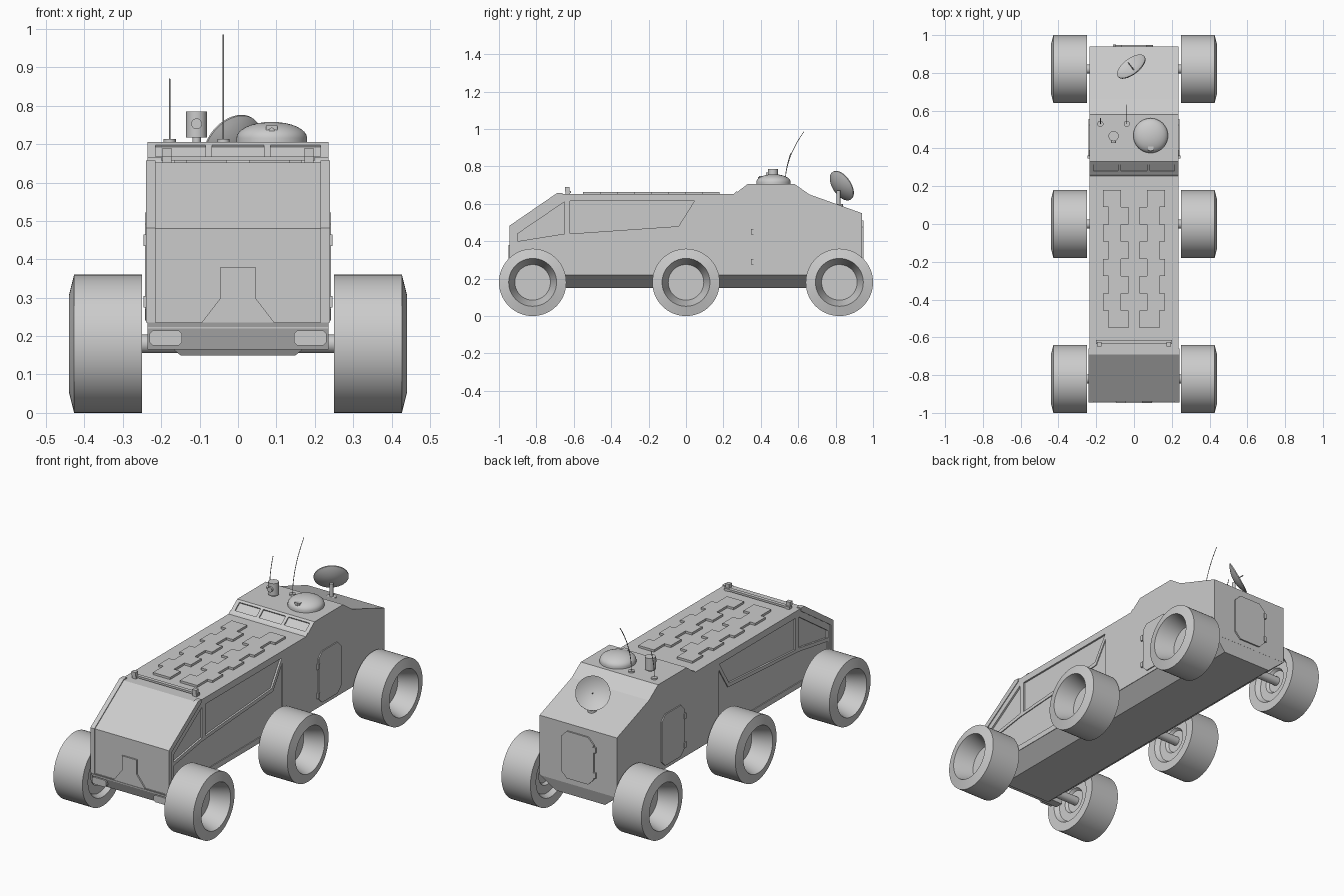
import bpy, bmesh
from math import cos, sin, pi, radians
from mathutils import Vector

if "Cube" in bpy.data.objects:
    bpy.data.objects.remove(bpy.data.objects["Cube"])


def finish(name, bm, smooth=False):
    bmesh.ops.remove_doubles(bm, verts=bm.verts, dist=1e-5)
    bmesh.ops.recalc_face_normals(bm, faces=bm.faces)
    me = bpy.data.meshes.new(name)
    bm.to_mesh(me)
    bm.free()
    if smooth:
        me.shade_smooth()
        me.set_sharp_from_angle(angle=radians(30))
    ob = bpy.data.objects.new(name, me)
    bpy.context.collection.objects.link(ob)
    return ob


def prism(name, pts, axis, a, b):
    """Extrude a 2D outline along an axis: x uses (y,z), y uses (x,z), z uses (x,y)."""
    place = {'x': lambda p, t: (t, *p), 'y': lambda p, t: (p[0], t, p[1]), 'z': lambda p, t: (*p, t)}[axis]
    bm = bmesh.new()
    lo = [bm.verts.new(place(p, a)) for p in pts]
    hi = [bm.verts.new(place(p, b)) for p in pts]
    bm.faces.new(lo)
    bm.faces.new(hi[::-1])
    for i in range(len(pts)):
        j = (i + 1) % len(pts)
        bm.faces.new((lo[i], lo[j], hi[j], hi[i]))
    return finish(name, bm)


def box(name, x, y, z):
    return prism(name, [(x[0], y[0]), (x[1], y[0]), (x[1], y[1]), (x[0], y[1])], 'z', *z)


def lathe(name, profile, loc=(0, 0, 0), axis=(0, 0, 1), n=48):
    """Revolve (height, radius) points around an axis."""
    bm = bmesh.new()
    rings = [[bm.verts.new((r * cos(2 * pi * i / n), r * sin(2 * pi * i / n), h)) for i in range(n)]
             for h, r in profile]
    for p, q in zip(rings, rings[1:]):
        for i in range(n):
            j = (i + 1) % n
            bm.faces.new((p[i], p[j], q[j], q[i]))
    rot = Vector(axis).to_track_quat('Z', 'Y').to_matrix()
    bmesh.ops.rotate(bm, verts=bm.verts, matrix=rot)
    bmesh.ops.translate(bm, verts=bm.verts, vec=loc)
    return finish(name, bm, True)


def cylinder(name, loc, r, h, axis=(0, 0, 1), n=24):
    return lathe(name, [(0, 0), (0, r), (h, r), (h, 0)], loc, axis, n)


def octagon(u0, u1, v0, v1, c):
    return [(u0 + c, v0), (u1 - c, v0), (u1, v0 + c), (u1, v1 - c),
            (u1 - c, v1), (u0 + c, v1), (u0, v1 - c), (u0, v0 + c)]


def cut(target, cutter):
    cutter.hide_render = True
    cutter.hide_viewport = True
    mod = target.modifiers.new("recess", 'BOOLEAN')
    mod.operation = 'DIFFERENCE'
    mod.solver = 'EXACT'
    mod.object = cutter


# Main hull
hull = prism("hull", [(-.94, .22), (-.94, .48), (-.69, .652), (.26, .652), (.33, .706),
                      (.58, .706), (.66, .65), (.94, .55), (.94, .22)], 'x', -.236, .236)

# Tapered underside
bm = bmesh.new()
top = [bm.verts.new((x, y, .222)) for x, y in ((-.236, -.93), (.236, -.93), (.236, .94), (-.236, .94))]
bot = [bm.verts.new((x, y, .15)) for x, y in ((-.15, -.88), (.15, -.88), (.15, .92), (-.15, .92))]
bm.faces.new(top)
bm.faces.new(bot)
for i in range(4):
    j = (i + 1) % 4
    bm.faces.new((top[i], top[j], bot[j], bot[i]))
finish("underside", bm)

# Front bumper, headlights and nose plate
prism("bumper", [(-.945, .235), (-.915, .165), (-.87, .165), (-.87, .235)], 'x', -.236, .236)
for s in (-1, 1):
    lamp = octagon(s * .188 - .042, s * .188 + .042, .176, .214, .008)
    prism("headlight", lamp, 'y', -.944, -.9)
prism("nose_plate", [(-.095, .235), (.095, .235), (.045, .3), (.045, .38), (-.045, .38), (-.045, .3)],
      'y', -.948, -.93)

# Raised trim along the nose edges, and recessed side panels
for s in (-1, 1):
    prism("nose_trim", [(-.945, .235), (-.945, .482), (-.69, .657), (-.66, .657), (-.66, .64), (-.92, .465),
                        (-.92, .235)], 'x', s * .215, s * .24)
    cut(hull, prism("side_panel_cutter", [(-.62, .615), (.045, .615), (-.04, .48), (-.62, .44)],
                    'x', s * .226, s * .3))
    cut(hull, prism("cheek_cutter", [(-.65, .61), (-.9, .44), (-.9, .4), (-.65, .44)],
                    'x', s * .226, s * .3))
    cut(hull, prism("lower_panel_cutter", [(-.9, .25), (-.9, .38), (-.65, .42), (-.03, .46), (.05, .585), (.05, .25)],
                    'x', s * .231, s * .3))
    # Side doors with hinges
    prism("side_door", octagon(.36, .555, .24, .522, .03), 'x', s * .22, s * .242)
    for z in (.29, .45):
        box("side_hinge", (s * .22, s * .246), (.347, .363), (z - .015, z + .015))

# Rear door with hinges
prism("rear_door", octagon(-.1, .1, .25, .51, .035), 'y', .93, .948)
for z in (.31, .45):
    box("rear_hinge", (-.112, -.095), (.93, .95), (z - .015, z + .015))

# Windscreen: three panes sunk in the sloping cab front
for a, b in ((-.215, -.085), (-.068, .068), (.085, .215)):
    pane = prism("window_cutter", [(.276, .673), (.316, .704), (.322, .692), (.284, .662)], 'x', a, b)
    cut(hull, pane)
prism("window_brow", [(.255, .652), (.262, .66), (.272, .667), (.272, .65)], 'x', -.236, .236)

# Roof plates: two stepped strips
for s in (-1, 1):
    inner, outer = [], []
    for k in range(8):
        y0 = -.55 + k * .73 / 8
        y1 = y0 + .73 / 8
        i, o = ((.03, .135), (.07, .165))[k % 2]
        inner += [(s * i, y0), (s * i, y1)]
        outer += [(s * o, y0), (s * o, y1)]
    prism("roof_plate", inner + outer[::-1], 'z', .64, .664)

# Roof rail at the front
box("roof_rail", (-.2, .2), (-.635, -.615), (.657, .668))
for s in (-1, 1):
    box("rail_post", (s * .185 - .012, s * .185 + .012), (-.643, -.619), (.645, .667))
    box("rail_knob", (s * .185 - .012, s * .185 + .012), (-.648, -.624), (.667, .69))

# Roof hatch dome with periscope
dome = [(.7, 0), (.7, .092), (.716, .092)]
dome += [(.716 + .042 * sin(t * pi / 16), .092 * cos(t * pi / 16)) for t in range(1, 9)]
lathe("hatch_dome", dome, (.088, .468, 0))
box("periscope", (.073, .103), (.39, .42), (.72, .748))
cylinder("periscope_lens", (.088, .392, .736), .007, .006, (0, -1, 0), 16)

# Sensor head
cylinder("sensor_post", (-.108, .465, .7), .011, .025)
cylinder("sensor_head", (-.108, .465, .717), .027, .068, n=32)
cylinder("sensor_lens", (-.108, .445, .753), .014, .016, (0, -1, 0))

# Whip antennas
for x, h, bend in ((-.178, .165, .03), (-.038, .28, .1)):
    cylinder("antenna_base", (x, .53, .702), .016, .012)
    cu = bpy.data.curves.new("antenna", 'CURVE')
    cu.dimensions = '3D'
    cu.bevel_depth = .002
    cu.bevel_resolution = 1
    cu.use_fill_caps = True
    sp = cu.splines.new('POLY')
    sp.points.add(10)
    for i, p in enumerate(sp.points):
        t = i / 10
        p.co = (x, .53 + bend * t * t, .705 + h * t, 1)
    bpy.context.collection.objects.link(bpy.data.objects.new("antenna", cu))

# Satellite dish on a post
normal = Vector((-.54, .7, .46)).normalized()
centre = Vector((-.012, .83, .695))
curve = [(.025 * (r / .088) ** 2 - .018, r) for r in (0, .02, .04, .06, .075, .088)]
lathe("dish", [(h - .005, r) for h, r in curve] + curve[::-1], centre, normal)
cylinder("dish_feed", centre - normal * .02, .003, .055, normal, 12)
cylinder("dish_post", (0, .815, .57), .01, .1)
cylinder("dish_foot", (0, .815, .575), .025, .025)

# Six wheels and axles
tyre = [(.29, 0), (.29, .06), (.275, .07), (.275, .115), (.25, .13), (.25, .18), (.427, .18),
        (.44, .128), (.41, .118), (.335, .095), (.335, 0)]
for y in (-.82, 0, .82):
    for s in (-1, 1):
        lathe("wheel", tyre, (0, y, .18), (s, 0, 0), 64)
    cylinder("axle", (-.3, y, .18), .024, .6, (1, 0, 0))
